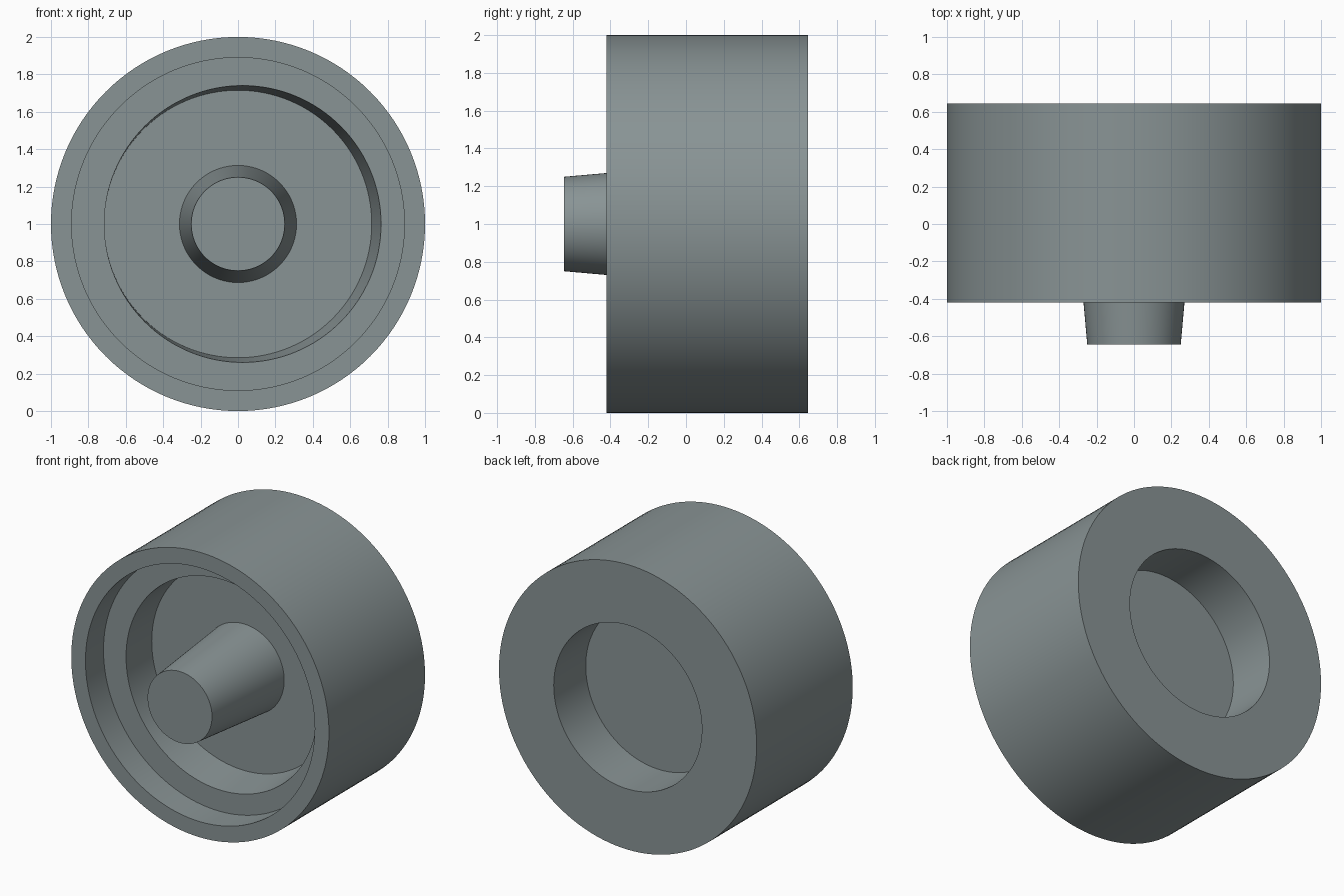
import bpy, bmesh, math

if "Cube" in bpy.data.objects:
    bpy.data.objects.remove(bpy.data.objects["Cube"])

SEGMENTS = 128
# Ring list from the front tip to the back recess: (radius, y, x offset)
RINGS = [
    (0.25, -0.645, 0),      # stem tip
    (0.313, 0.065, 0),      # stem base
    (0.715, 0.065, 0),      # inner recess floor
    (0.74, -0.22, 0.025),   # inner recess mouth, slightly off centre
    (0.89, -0.22, 0),       # step
    (0.89, -0.42, 0),       # front rim inside
    (1.0, -0.42, 0),        # front rim outside
    (1.0, 0.645, 0),        # back edge
    (0.575, 0.645, 0),      # back recess mouth
    (0.575, 0.29, 0),       # back recess floor
]

grey = bpy.data.materials.new("slate grey")
grey.diffuse_color = (0.25, 0.295, 0.30, 1)
grey.use_nodes = True
grey.node_tree.nodes["Principled BSDF"].inputs["Base Color"].default_value = grey.diffuse_color


def ring(bm, radius, y, dx):
    step = 2 * math.pi / SEGMENTS
    return [bm.verts.new((dx + radius * math.cos(i * step), y,
                          1 + radius * math.sin(i * step)))
            for i in range(SEGMENTS)]


# Wheel body with stem and recesses, skinned between consecutive rings
bm = bmesh.new()
loops = [ring(bm, *r) for r in RINGS]
for a, b in zip(loops, loops[1:]):
    for i in range(SEGMENTS):
        j = (i + 1) % SEGMENTS
        bm.faces.new((a[i], a[j], b[j], b[i]))
bm.faces.new(loops[0])
bm.faces.new(loops[-1])
bmesh.ops.recalc_face_normals(bm, faces=bm.faces)

mesh = bpy.data.meshes.new("wheel_body")
bm.to_mesh(mesh)
bm.free()
mesh.materials.append(grey)
body = bpy.data.objects.new("wheel_body", mesh)
bpy.context.collection.objects.link(body)
bpy.context.view_layer.objects.active = body
body.select_set(True)
bpy.ops.object.shade_smooth_by_angle(angle=math.radians(30))
